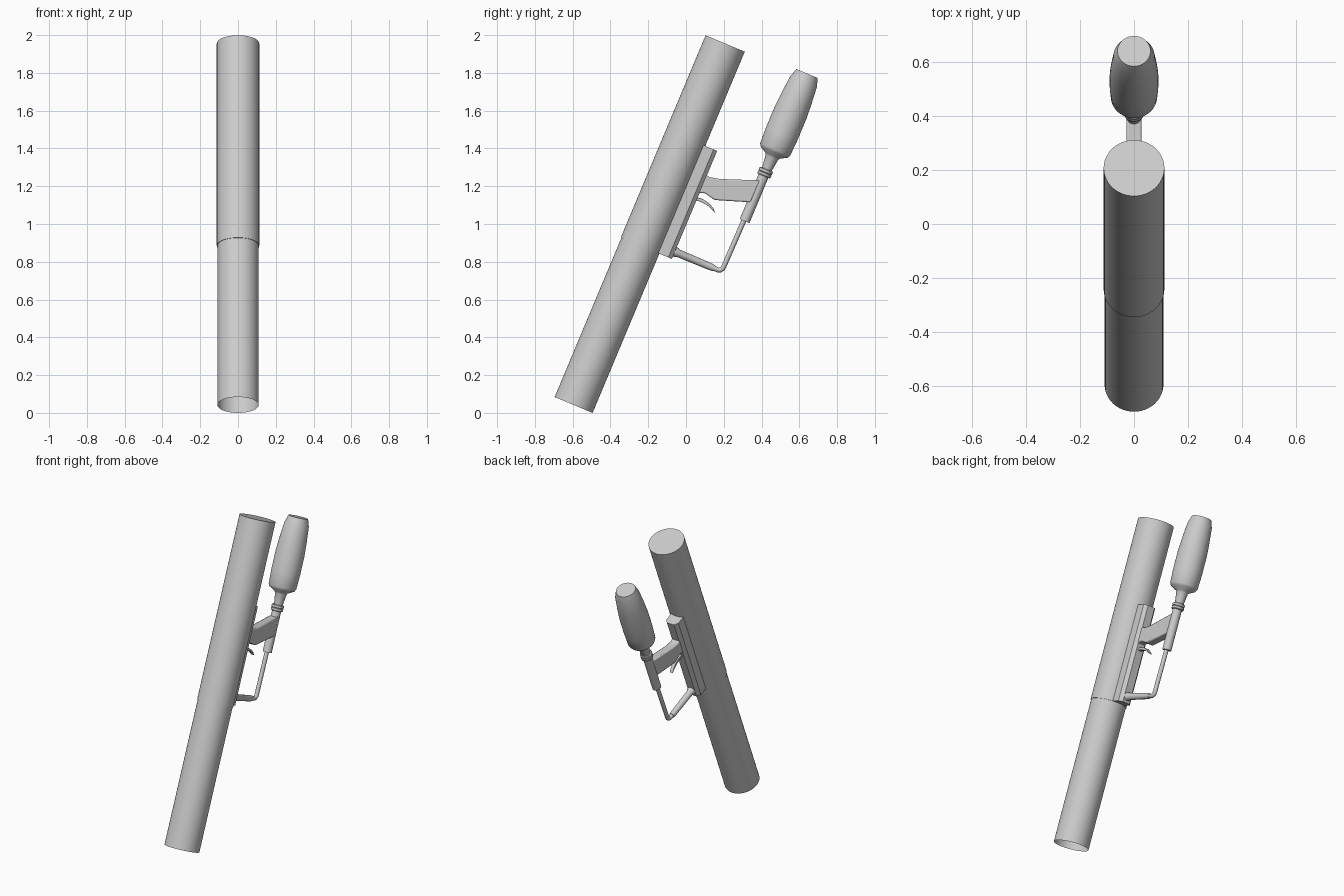
import bpy, bmesh, math
from mathutils import Matrix, Vector

if "Cube" in bpy.data.objects:
    bpy.data.objects.remove(bpy.data.objects["Cube"])

# Everything is modelled upright along the barrel axis, then tilted into place
TILT = Matrix.Translation((0, -0.595, 0.042)) @ Matrix.Rotation(math.radians(-22.75), 4, 'X')


def finish(name, bm, angle=35):
    bmesh.ops.recalc_face_normals(bm, faces=bm.faces)
    me = bpy.data.meshes.new(name)
    bm.to_mesh(me)
    bm.free()
    ob = bpy.data.objects.new(name, me)
    bpy.context.collection.objects.link(ob)
    ob.matrix_world = TILT
    bpy.ops.object.select_all(action='DESELECT')
    ob.select_set(True)
    bpy.context.view_layer.objects.active = ob
    bpy.ops.object.shade_smooth_by_angle(angle=math.radians(angle))
    return ob


def lathe(name, profile, y=0.0, z=0.0, along_y=False, n=32):
    """Spin (radius, height) pairs; zero radius closes an end."""
    bm = bmesh.new()
    verts = [bm.verts.new((r, 0, h)) for r, h in profile]
    edges = [bm.edges.new(p) for p in zip(verts, verts[1:])]
    bmesh.ops.spin(bm, geom=verts + edges, axis=(0, 0, 1), cent=(0, 0, 0),
                   angle=math.tau, steps=n)
    bmesh.ops.remove_doubles(bm, verts=bm.verts, dist=1e-5)
    if along_y:
        bmesh.ops.rotate(bm, verts=bm.verts, matrix=Matrix.Rotation(-math.pi / 2, 3, 'X'))
    bmesh.ops.translate(bm, verts=bm.verts, vec=(0, y, z))
    return finish(name, bm)


def plate(name, outline, half, bevel):
    """Extrude a side (y, z) outline across x with softened edges."""
    bm = bmesh.new()
    f = bm.faces.new([bm.verts.new((-half, y, z)) for y, z in outline])
    ext = bmesh.ops.extrude_face_region(bm, geom=[f])['geom']
    bmesh.ops.translate(bm, verts=[v for v in ext if isinstance(v, bmesh.types.BMVert)],
                        vec=(2 * half, 0, 0))
    ob = finish(name, bm)
    mod = ob.modifiers.new("soft_edges", 'BEVEL')
    mod.width, mod.segments = bevel, 2
    return ob


# Barrel: open lower tube and slightly wider capped sleeve
lathe("lower_tube", [(0.109, 0), (0.109, 0.93)], n=48)
lathe("upper_sleeve", [(0.109, 0.914), (0.1125, 0.914), (0.1125, 2.075), (0, 2.075)], n=48)

# Receiver rail: cross-section with chamfered outer corners, extruded along the barrel
bm = bmesh.new()
section = [(-0.045, 0.09), (0.045, 0.09), (0.045, 0.16), (0.026, 0.181),
           (-0.026, 0.181), (-0.045, 0.16)]
face = bm.faces.new([bm.verts.new((x, y, 0.914)) for x, y in section])
geom = bmesh.ops.extrude_face_region(bm, geom=[face])['geom']
bmesh.ops.translate(bm, verts=[v for v in geom if isinstance(v, bmesh.types.BMVert)],
                    vec=(0, 0, 0.62))
finish("receiver_rail", bm, 25)

# Handle and trigger
plate("grip", [(0.17, 1.397), (0.197, 1.391), (0.25, 1.402), (0.45, 1.478),
               (0.45, 1.352), (0.268, 1.289), (0.205, 1.303), (0.17, 1.288)], 0.028, 0.007)
plate("trigger", [(0.17, 1.266), (0.21, 1.270), (0.25, 1.262), (0.28, 1.246), (0.302, 1.225),
                  (0.27, 1.240), (0.24, 1.249), (0.20, 1.252), (0.17, 1.247)], 0.012, 0.002)

# Front gas fitting sticking out of the rail
lathe("gas_fitting", [(0, 0.17), (0.026, 0.17), (0.026, 0.192), (0.021, 0.2), (0.019, 0.385),
                      (0.016, 0.408), (0, 0.408)], z=0.955, along_y=True, n=24)

# Gas line bending from the fitting up to the valve
curve = bpy.data.curves.new("gas_line", 'CURVE')
curve.dimensions = '3D'
curve.bevel_depth, curve.bevel_resolution = 0.0135, 4
path = [(0.395, 0.955), (0.428, 0.955), (0.44, 0.959), (0.448, 0.970), (0.450, 0.985), (0.454, 1.27)]
spline = curve.splines.new('POLY')
spline.points.add(len(path) - 1)
for p, (y, z) in zip(spline.points, path):
    p.co = (0, y, z, 1)
line = bpy.data.objects.new("gas_line", curve)
bpy.context.collection.objects.link(line)
line.matrix_world = TILT

# Valve body, collar and bottle
lathe("valve_body", [(0, 1.248), (0.028, 1.248), (0.028, 1.515), (0, 1.515)], y=0.458)
lathe("valve_collar", [(0, 1.507), (0.034, 1.507), (0.038, 1.511), (0.038, 1.523), (0.034, 1.526),
                       (0.038, 1.529), (0.038, 1.542), (0.034, 1.546), (0, 1.546)], y=0.459)
lathe("gas_bottle", [(0, 1.54), (0.026, 1.54), (0.036, 1.615), (0.042, 1.625), (0.078, 1.645),
                     (0.086, 1.66), (0.09, 1.75), (0.09, 1.87), (0.085, 1.95), (0.076, 2.05),
                     (0.061, 2.096), (0, 2.096)], y=0.461, n=40)
